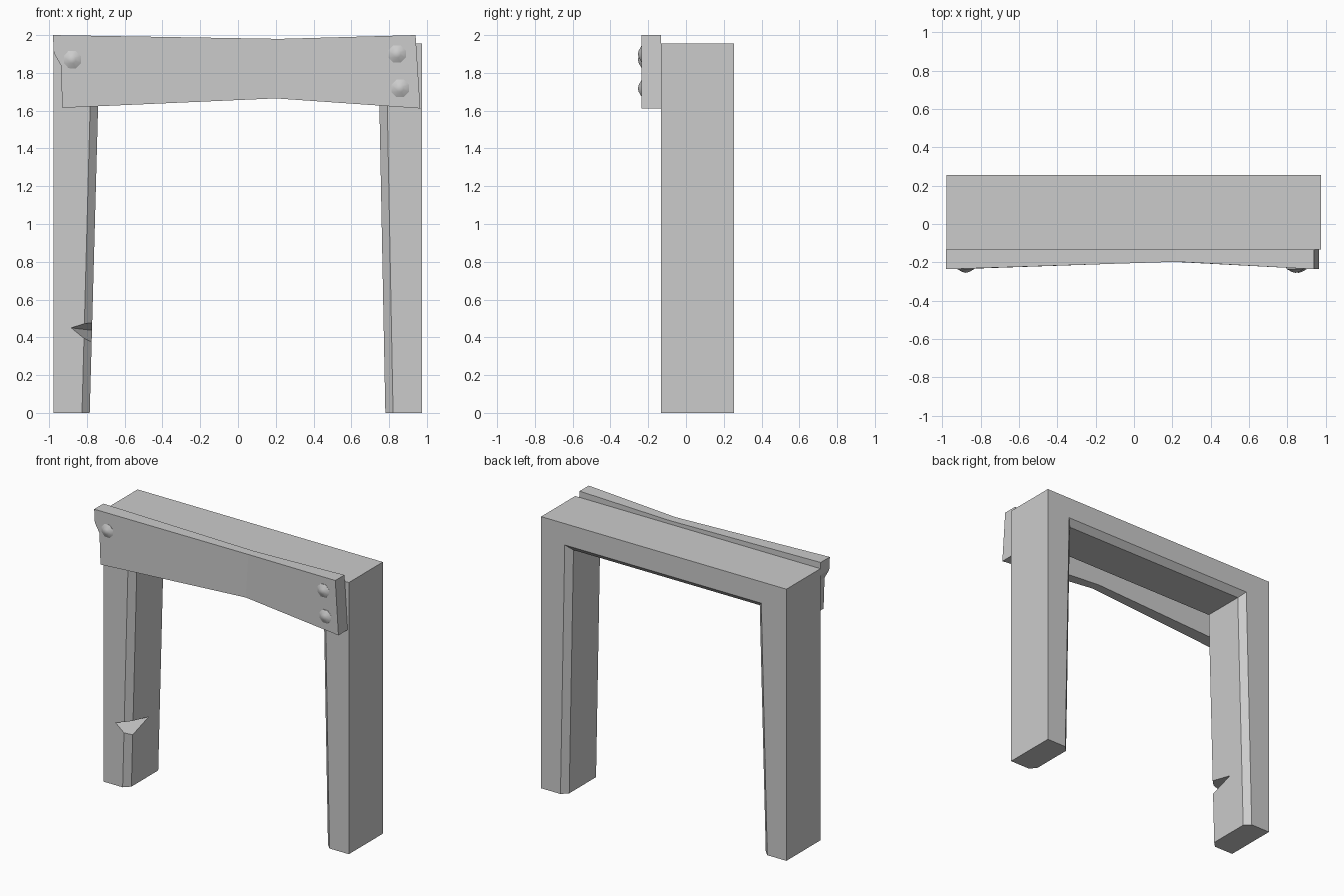
import bpy, bmesh, math
from mathutils import Matrix

if "Cube" in bpy.data.objects:
    bpy.data.objects.remove(bpy.data.objects["Cube"])


def make(name, verts, faces):
    bm = bmesh.new()
    vs = [bm.verts.new(v) for v in verts]
    for f in faces:
        bm.faces.new([vs[i] for i in f])
    bmesh.ops.recalc_face_normals(bm, faces=bm.faces[:])
    me = bpy.data.meshes.new(name)
    bm.to_mesh(me)
    bm.free()
    ob = bpy.data.objects.new(name, me)
    bpy.context.collection.objects.link(ob)
    return ob


# Door frame: six-sided chamfered section carried over four stations
FRONT, BACK, C, TOP = -0.132, 0.255, 0.041, 1.955
stations = [  # outer (x, z), inner (x, z), chamfer direction
    ((-0.978, 0), (-0.785, 0), (-1, 0)),
    ((-0.978, TOP), (-0.737, 1.76), (-1, 1)),
    ((0.975, TOP), (0.746, 1.76), (1, 1)),
    ((0.975, 0), (0.78, 0), (1, 0)),
]
verts = []
for (ox, oz), (ix, iz), (dx, dz) in stations:
    cx, cz = ix + dx * C, iz + dz * C
    verts += [(ox, FRONT, oz), (cx, FRONT, cz), (ix, FRONT + C, iz),
              (ix, BACK - C, iz), (cx, BACK, cz), (ox, BACK, oz)]
faces = [tuple(range(6)), tuple(range(18, 24))]
for s in range(3):
    for k in range(6):
        a, b = s * 6 + k, s * 6 + (k + 1) % 6
        faces.append((a, b, b + 6, a + 6))
frame = make("door_frame", verts, faces)

# Wedge that chops the nick out of the left post
chip = make("chip_cutter",
            [(-0.883, FRONT, 0.45), (-0.772, 0.09, 0.437),
             (-0.74, -0.17, 0.505), (-0.74, -0.17, 0.32)],
            [(0, 1, 2), (0, 1, 3), (0, 2, 3), (1, 2, 3)])
chip.hide_render = True
chip.hide_viewport = True
cut = frame.modifiers.new("chip", 'BOOLEAN')
cut.operation = 'DIFFERENCE'
cut.solver = 'EXACT'
cut.object = chip

# Header plank: broken left end, waisted and thinner near the middle
outline = [(-0.93, 1.615), (0.2, 1.665), (0.965, 1.612), (0.94, 2.0),
           (0.22, 1.98), (-0.98, 2.0), (-0.975, 1.905), (-0.938, 1.84)]
waist = {1, 4}
n = len(outline)
verts = [(x, -0.197 if i in waist else -0.236, z) for i, (x, z) in enumerate(outline)]
verts += [(x, FRONT, z) for x, z in outline]
halves = [(0, 1, 4, 5, 6, 7), (1, 2, 3, 4)]
faces = halves + [tuple(i + n for i in h) for h in halves]
faces += [(i, (i + 1) % n, (i + 1) % n + n, i + n) for i in range(n)]
make("header_plank", verts, faces)

# Low domed nail heads
SIDES = 8
for i, (x, z) in enumerate([(-0.878, 1.87), (0.842, 1.9), (0.858, 1.718)]):
    verts, faces = [], []
    for r, y in [(0.05, -0.222), (0.05, -0.234), (0.02, -0.25)]:
        for k in range(SIDES):
            a = math.tau * (k + 0.5) / SIDES
            verts.append((x + r * math.cos(a), y, z + r * math.sin(a)))
    verts.append((x, -0.255, z))
    for k in range(SIDES):
        m = (k + 1) % SIDES
        for ring in (0, SIDES):
            faces.append((ring + k, ring + m, ring + m + SIDES, ring + k + SIDES))
        faces.append((2 * SIDES + k, 2 * SIDES + m, 3 * SIDES))
    faces.append(tuple(range(SIDES)))
    nail = make(f"nail_head_{i + 1}", verts, faces)
    bpy.context.view_layer.objects.active = nail
    bpy.ops.object.select_all(action='DESELECT')
    nail.select_set(True)
    bpy.ops.object.shade_smooth_by_angle(angle=math.radians(45))
